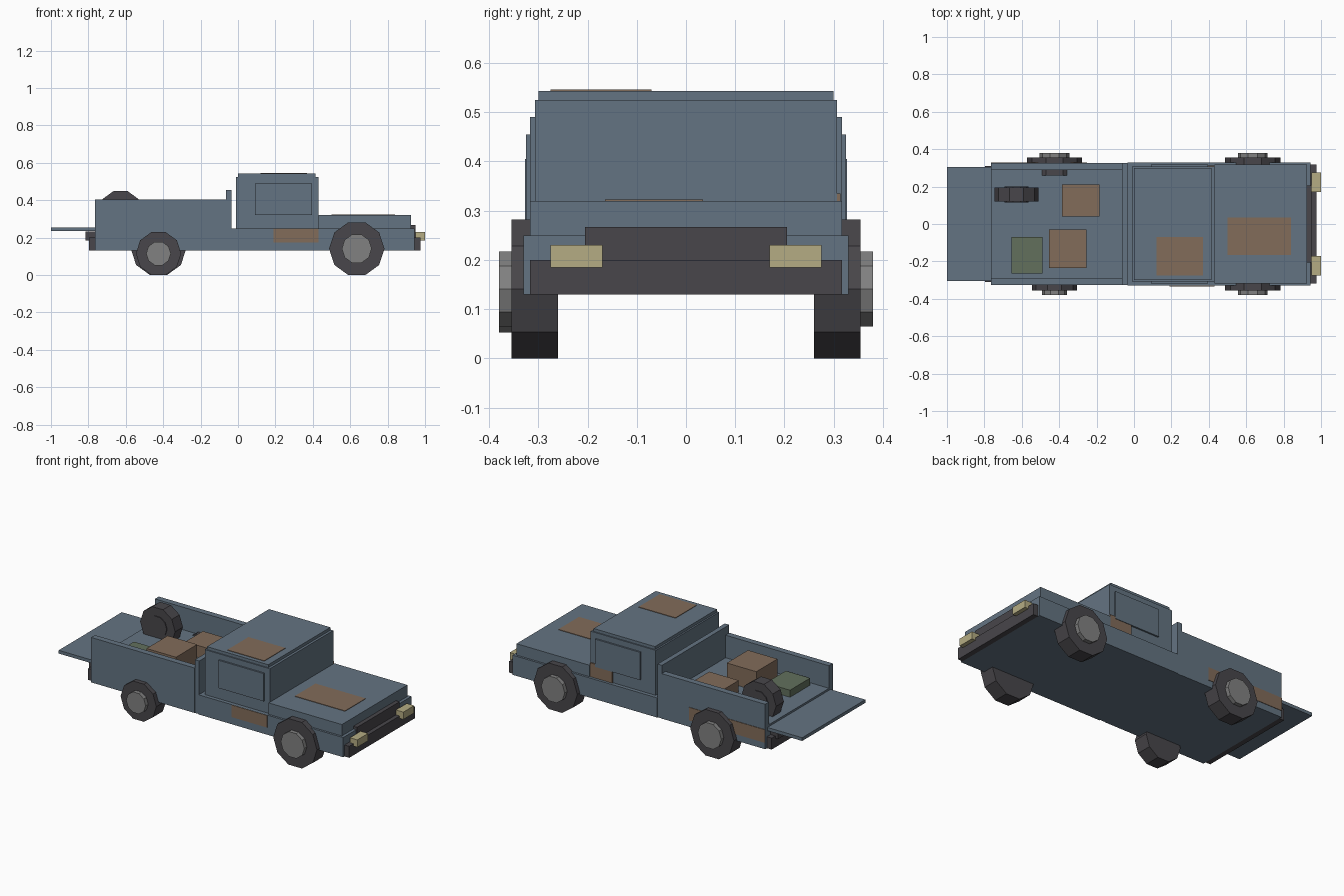
import bpy, bmesh, math
from mathutils import Matrix

if "Cube" in bpy.data.objects:
    bpy.data.objects.remove(bpy.data.objects["Cube"])


def material(name, rgb):
    m = bpy.data.materials.new(name)
    m.diffuse_color = (*rgb, 1)
    m.use_nodes = True
    m.node_tree.nodes["Principled BSDF"].inputs["Base Color"].default_value = m.diffuse_color
    return m


BODY = material("dusty_blue", (0.127, 0.174, 0.223))
RUST = material("rust_brown", (0.223, 0.150, 0.102))
OLIVE = material("olive", (0.122, 0.162, 0.107))
DARK = material("dark_rubber", (0.065, 0.061, 0.069))
HUB = material("hub_grey", (0.22, 0.22, 0.22))
LAMP = material("lamp_cream", (0.462, 0.413, 0.227))


def finish(name, bm, mat):
    mesh = bpy.data.meshes.new(name)
    bmesh.ops.recalc_face_normals(bm, faces=bm.faces[:])
    bm.to_mesh(mesh)
    bm.free()
    mesh.materials.append(mat)
    obj = bpy.data.objects.new(name, mesh)
    bpy.context.collection.objects.link(obj)
    return obj


def box(name, x, y, z, mat):
    """Box from (min, max) ranges on each axis."""
    bm = bmesh.new()
    bmesh.ops.create_cube(bm, size=1)
    for v in bm.verts:
        for i, (lo, hi) in enumerate((x, y, z)):
            v.co[i] = lo if v.co[i] < 0 else hi
    return finish(name, bm, mat)


def disc(name, x, z, radius, y, mat):
    """Ten-sided cylinder along y, flat side down."""
    bm = bmesh.new()
    bmesh.ops.create_cone(bm, cap_ends=True, segments=10, radius1=radius, radius2=radius,
                          depth=y[1] - y[0])
    # put a vertex on the x axis so that the bottom is flat
    bm.verts.ensure_lookup_table()
    v = bm.verts[0].co
    bm.transform(Matrix.Rotation(-math.atan2(v.y, v.x), 4, 'Z'))
    bm.transform(Matrix.Translation((x, (y[0] + y[1]) / 2, z)) @ Matrix.Rotation(math.pi / 2, 4, 'X'))
    return finish(name, bm, mat)


def side(s, lo, hi):
    """Range mirrored to side s of the y axis."""
    return (lo, hi) if s > 0 else (-hi, -lo)


# Lower body, hood and cab
box("front_body", (-0.035, 0.943), (-0.33, 0.33), (0.13, 0.25), BODY)
box("hood", (0.43, 0.925), (-0.317, 0.317), (0.25, 0.32), BODY)
box("cab", (-0.01, 0.43), (-0.307, 0.307), (0.25, 0.525), BODY)
box("roof", (0.0, 0.415), (-0.3, 0.3), (0.525, 0.543), BODY)

# Cargo bed
box("bed_floor", (-0.765, -0.035), (-0.30, 0.30), (0.13, 0.267), BODY)
box("bed_front_wall", (-0.065, -0.035), (-0.325, 0.325), (0.13, 0.455), BODY)
box("tailgate", (-1.0, -0.765), (-0.305, 0.305), (0.235, 0.255), BODY)

# Bumpers and grille
box("front_bumper", (0.943, 0.975), (-0.317, 0.317), (0.13, 0.20), DARK)
box("grille", (0.925, 0.95), (-0.205, 0.205), (0.20, 0.267), DARK)
box("rear_bumper", (-0.797, -0.765), (-0.31, 0.31), (0.13, 0.20), DARK)

# Paired parts: walls, doors, lamps, wheels
for s, tag in ((-1, "right"), (1, "left")):
    box(f"bed_wall_{tag}", (-0.765, -0.065), side(s, 0.29, 0.327), (0.13, 0.405), BODY)
    box(f"door_panel_{tag}", (0.09, 0.395), side(s, 0.30, 0.317), (0.32, 0.49), BODY)
    box(f"headlight_{tag}", (0.95, 1.0), side(s, 0.17, 0.275), (0.185, 0.23), LAMP)
    box(f"tail_light_{tag}", (-0.815, -0.765), side(s, 0.17, 0.275), (0.185, 0.232), DARK)
    # the right rear wheel is a smaller one
    rear = (-0.425, 0.141, 0.148, 0.08) if s > 0 else (-0.425, 0.115, 0.121, 0.066)
    for end, (x, z, r, h) in (("front", (0.635, 0.141, 0.148, 0.08)), ("rear", rear)):
        disc(f"{end}_tyre_{tag}", x, z, r, side(s, 0.26, 0.355), DARK)
        disc(f"{end}_hub_{tag}", x, z, h, side(s, 0.35, 0.38), HUB)

# Cargo: spare wheel, crates, flat case
disc("spare_tyre", -0.628, 0.337, 0.1185, (0.12, 0.195), DARK)
disc("spare_hub", -0.628, 0.337, 0.065, (0.115, 0.2), DARK)
box("low_crate", (-0.385, -0.185), (0.04, 0.21), (0.26, 0.34), RUST)
box("tall_crate", (-0.455, -0.255), (-0.235, -0.03), (0.26, 0.385), RUST)
box("olive_case", (-0.655, -0.49), (-0.265, -0.07), (0.26, 0.31), OLIVE)

# Rust patches as thin plates
box("hood_patch", (0.5, 0.84), (-0.165, 0.035), (0.318, 0.323), RUST)
box("roof_patch", (0.12, 0.37), (-0.275, -0.07), (0.541, 0.546), RUST)
box("right_sill_patch", (0.19, 0.43), (-0.333, -0.328), (0.175, 0.249), RUST)
box("left_cab_patch", (0.28, 0.43), (0.305, 0.314), (0.25, 0.335), RUST)
box("left_bed_patch", (-0.765, -0.25), (0.325, 0.33), (0.17, 0.25), RUST)
